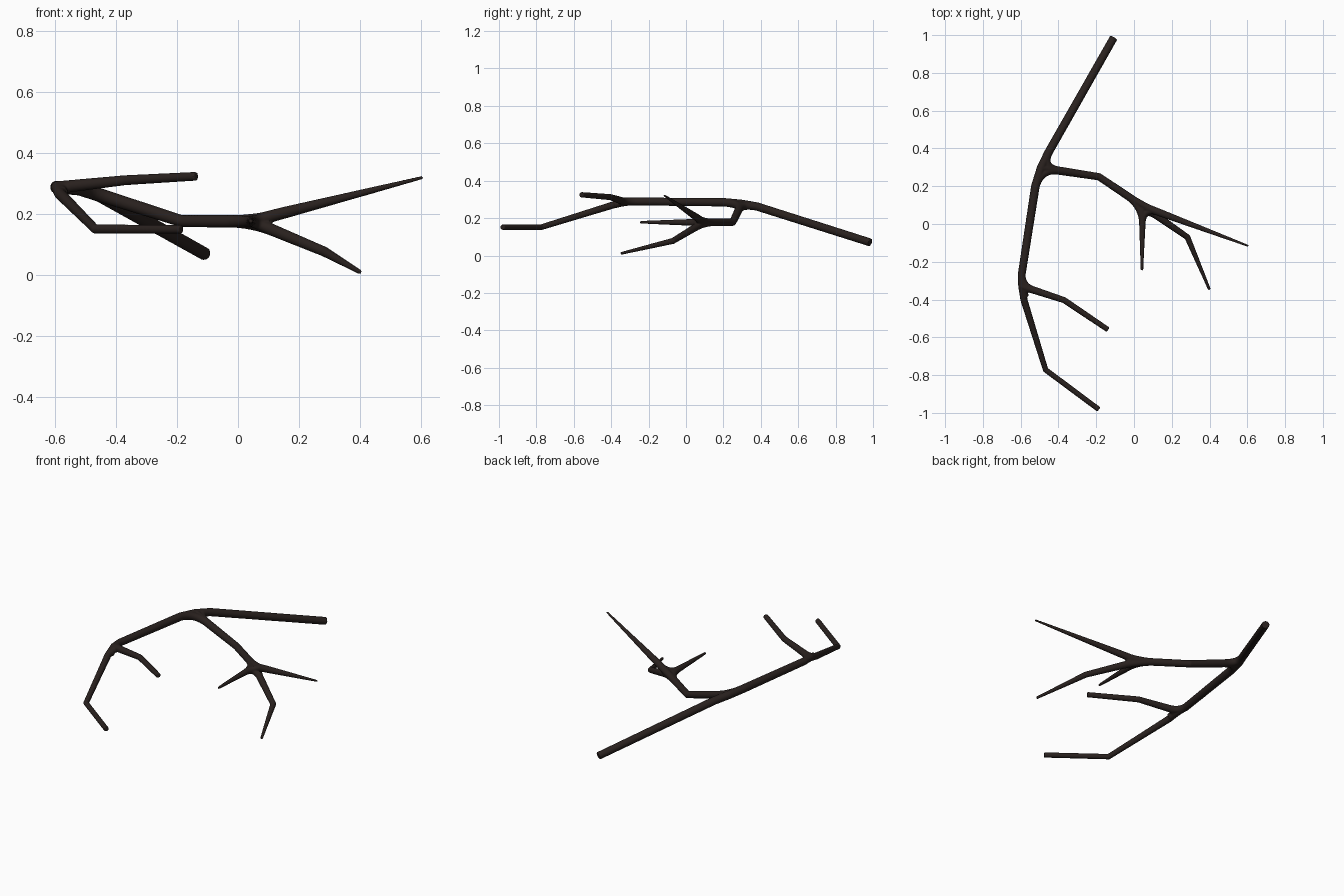
import bpy, bmesh, math
from mathutils import Vector

if "Cube" in bpy.data.objects:
    bpy.data.objects.remove(bpy.data.objects["Cube"])

SIDES = 16
bm = bmesh.new()


def tube(points):
    """Closed round tube through (x, y, z, radius) points."""
    pos = [Vector(p[:3]) for p in points]
    rings = []
    side = None
    for i, p in enumerate(pos):
        a = (p - pos[i - 1]).normalized() if i else None
        b = (pos[i + 1] - p).normalized() if i < len(pos) - 1 else None
        t = ((a or b) + (b or a)).normalized()
        ref = side if side else (Vector((0, 0, 1)) if abs(t.z) < 0.9 else Vector((1, 0, 0)))
        side = (ref - t * ref.dot(t)).normalized()
        up = t.cross(side)
        ring = []
        for k in range(SIDES):
            ang = 2 * math.pi * k / SIDES
            ring.append(bm.verts.new(p + (side * math.cos(ang) + up * math.sin(ang)) * points[i][3]))
        rings.append(ring)
    for r0, r1 in zip(rings, rings[1:]):
        for k in range(SIDES):
            n = (k + 1) % SIDES
            bm.faces.new((r0[k], r0[n], r1[n], r1[k]))
    bm.faces.new(rings[0][::-1])
    bm.faces.new(rings[-1])


def fillets(node, arms, reach):
    """Curved webs between every pair of arms that meet at a fork."""
    n = Vector(node[:3])
    ends = []
    for a in arms:
        d = Vector(a[:3]) - n
        f = min(1.0, reach / d.length)
        ends.append((n + d * f, node[3] + (a[3] - node[3]) * f))
    for i in range(len(ends)):
        for j in range(i):
            (p, rp), (q, rq) = ends[i], ends[j]
            curve = []
            for s in range(9):
                t = s / 8
                c = p * (1 - t) ** 2 + n * 2 * t * (1 - t) + q * t * t
                curve.append((*c, (rp * (1 - t) + rq * t) * 0.98))
            tube(curve)


# forks
A = (-0.492, 0.297, 0.276, 0.023)
B = (-0.592, -0.33, 0.288, 0.021)
C = (0.045, 0.095, 0.177, 0.021)

# main stem
stem_top = (-0.108, 0.985, 0.07, 0.0215)
stem_up = (-0.452, 0.38, 0.262, 0.0225)
stem_down = (-0.522, 0.2, 0.285, 0.023)
stem_low = (-0.595, -0.27, 0.289, 0.021)
stem_bend = (-0.468, -0.772, 0.152, 0.0155)
tube([stem_top, stem_up, A, stem_down, stem_low, B,
      (-0.583, -0.4, 0.267, 0.019), stem_bend, (-0.186, -0.982, 0.151, 0.0145)])

# lower side branch
low_twig = (-0.37, -0.403, 0.312, 0.0165)
tube([B, low_twig, (-0.137, -0.56, 0.325, 0.0145)])

# upper side branch and its three tapering twigs
limb = (-0.185, 0.25, 0.178, 0.02)
tube([A, limb, C])
long_tip = (0.605, -0.116, 0.321, 0.0055)
short_tip = (0.042, -0.245, 0.178, 0.007)
elbow = (0.283, -0.07, 0.078, 0.0165)
tube([C, (0.15, 0.055, 0.205, 0.0195), long_tip])
tube([C, short_tip])
tube([C, elbow, (0.4, -0.348, 0.011, 0.0075)])

# webs at the forks
fillets(A, [stem_up, limb, stem_down], 0.1)
fillets(B, [stem_low, low_twig, stem_bend], 0.06)
fillets(C, [limb, long_tip, short_tip, elbow], 0.1)

bmesh.ops.recalc_face_normals(bm, faces=bm.faces[:])
mesh = bpy.data.meshes.new("branch")
bm.to_mesh(mesh)
bm.free()
branch = bpy.data.objects.new("branch", mesh)
bpy.context.collection.objects.link(branch)

# fuse all tubes into one smooth skin
rm = branch.modifiers.new("fuse", 'REMESH')
rm.mode = 'VOXEL'
rm.voxel_size = 0.0035
rm.use_smooth_shade = True
sm = branch.modifiers.new("soften", 'SMOOTH')
sm.factor = 0.5
sm.iterations = 4

bark = bpy.data.materials.new("bark")
bark.diffuse_color = (0.022, 0.015, 0.013, 1)
bark.use_nodes = True
bark.node_tree.nodes["Principled BSDF"].inputs["Base Color"].default_value = bark.diffuse_color
mesh.materials.append(bark)
